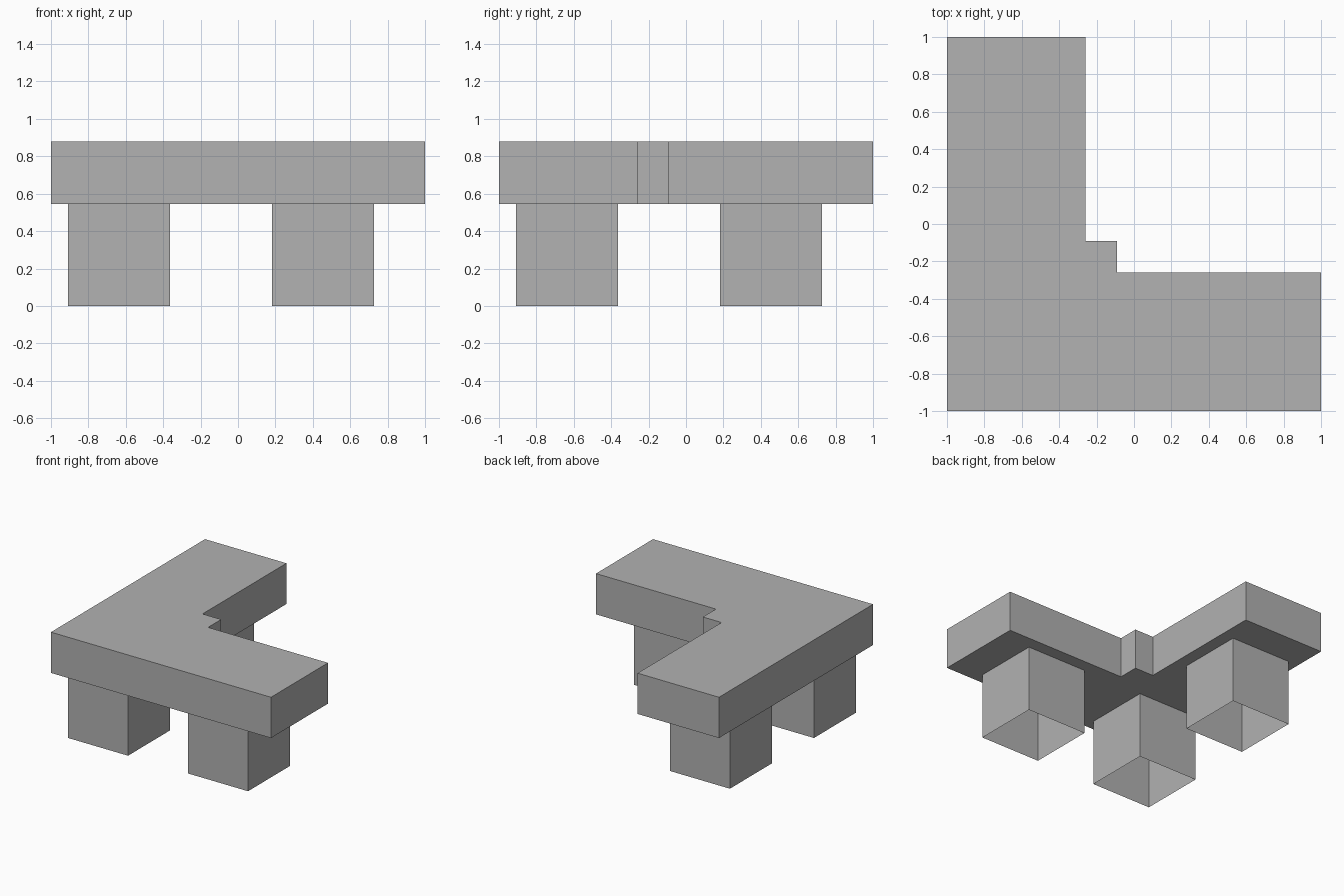
import bpy
import bmesh
from mathutils import Matrix

cube = bpy.data.objects.get("Cube")
if cube:
    bpy.data.objects.remove(cube, do_unlink=True)

LEG_HEIGHT = 0.545
TOP_HEIGHT = 0.88
LEG_WIDTH = 0.545

# Single grey material
grey = bpy.data.materials.new("plain_grey")
grey.use_nodes = True
colour = (0.445, 0.445, 0.445, 1)
grey.diffuse_color = colour
shader = next(n for n in grey.node_tree.nodes if n.type == 'BSDF_PRINCIPLED')
shader.inputs["Base Color"].default_value = colour


def finish(bm, name):
    mesh = bpy.data.meshes.new(name)
    bm.to_mesh(mesh)
    bm.free()
    mesh.materials.append(grey)
    obj = bpy.data.objects.new(name, mesh)
    bpy.context.collection.objects.link(obj)
    return obj


# L-shaped slab with a small step filling the inner corner
def build_top():
    outer, arm, step = 1.0, -0.26, -0.09
    outline = [(-outer, -outer), (outer, -outer), (outer, arm), (step, arm),
               (step, step), (arm, step), (arm, outer), (-outer, outer)]
    bm = bmesh.new()
    base = bm.faces.new([bm.verts.new((x, y, LEG_HEIGHT)) for x, y in outline])
    extruded = bmesh.ops.extrude_face_region(bm, geom=[base], use_keep_orig=True)
    raised = [v for v in extruded["geom"] if isinstance(v, bmesh.types.BMVert)]
    bmesh.ops.translate(bm, verts=raised, vec=(0, 0, TOP_HEIGHT - LEG_HEIGHT))
    bmesh.ops.recalc_face_normals(bm, faces=bm.faces)
    finish(bm, "table_top")


# Square leg: four thin walls, open underneath
def build_leg(name, x, y):
    bm = bmesh.new()
    size = Matrix.Diagonal((LEG_WIDTH, LEG_WIDTH, LEG_HEIGHT, 1))
    bmesh.ops.create_cube(bm, size=1, matrix=size)
    caps = [f for f in bm.faces if abs(f.normal.z) > 0.5]
    bmesh.ops.delete(bm, geom=caps, context='FACES_ONLY')
    leg = finish(bm, name)
    leg.location = (x, y, LEG_HEIGHT / 2)


build_top()
NEAR, FAR = -0.636, 0.455
build_leg("corner_leg", NEAR, NEAR)
build_leg("front_left_leg", FAR, NEAR)
build_leg("back_right_leg", NEAR, FAR)
